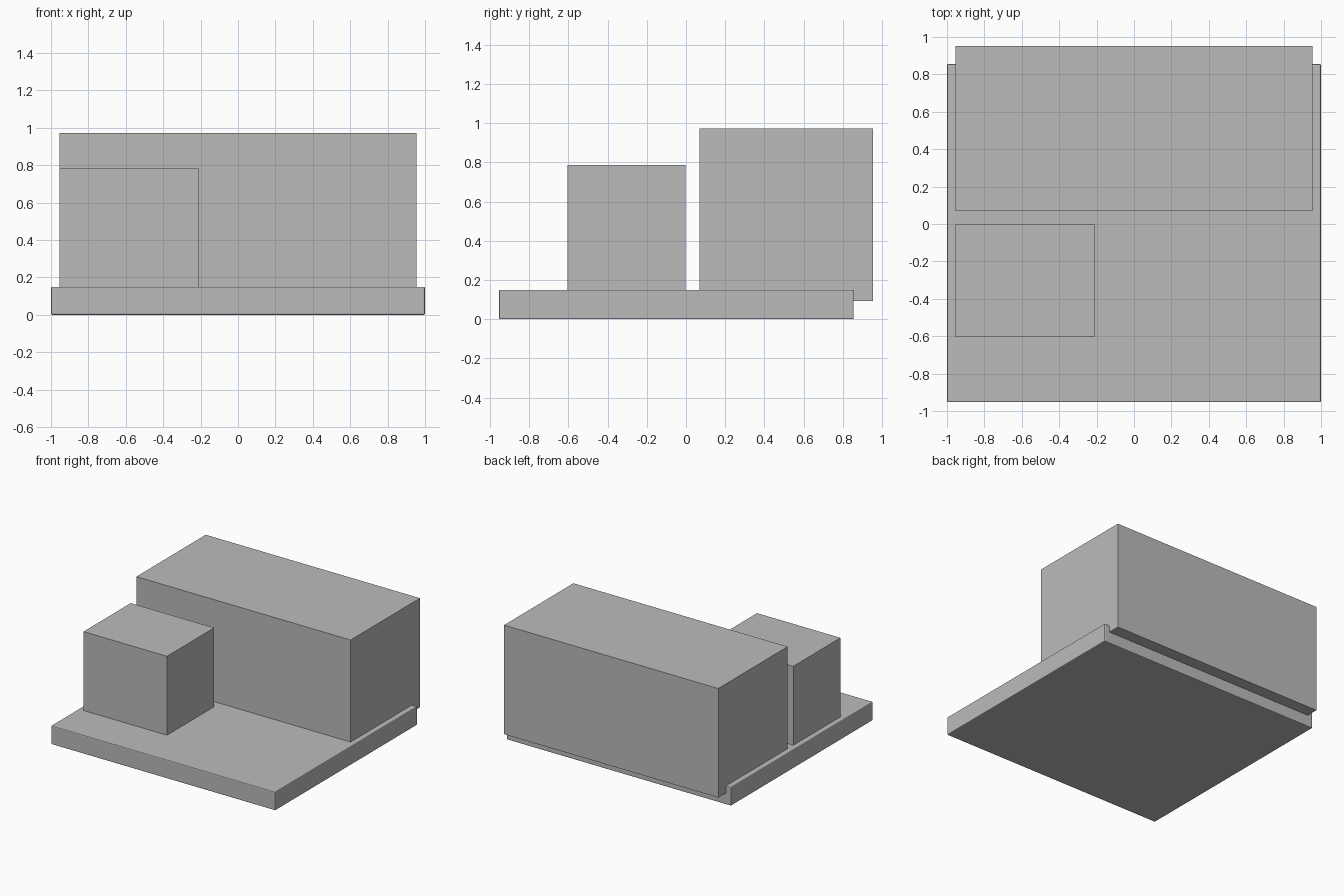
import bpy

# Remove the default object
cube = bpy.data.objects.get("Cube")
if cube:
    bpy.data.objects.remove(cube, do_unlink=True)

# Single grey material
grey = bpy.data.materials.new("plain grey")
grey.use_nodes = True
colour = (0.5, 0.5, 0.5, 1)
grey.diffuse_color = colour
grey.node_tree.nodes["Principled BSDF"].inputs["Base Color"].default_value = colour


def box(name, low, high, bevel=0):
    """Box between two opposite corners, with optional chamfered edges."""
    bpy.ops.mesh.primitive_cube_add(
        size=1, location=[(a + b) / 2 for a, b in zip(low, high)])
    ob = bpy.context.object
    ob.name = ob.data.name = name
    ob.scale = [b - a for a, b in zip(low, high)]
    bpy.ops.object.transform_apply(location=False, rotation=False, scale=True)
    ob.data.materials.append(grey)
    if bevel:
        mod = ob.modifiers.new("edge_chamfer", "BEVEL")
        mod.width = bevel
        mod.segments = 2
    return ob


# Ground slab with softened edges
box("base_slab", (-1, -0.953, 0), (1, 0.855, 0.15), bevel=0.007)

# Long rear block, overhanging the back of the slab
box("rear_block", (-0.955, 0.07, 0.093), (0.955, 0.953, 0.972))

# Small front block on the model's right
box("front_block", (-0.955, -0.603, 0.093), (-0.211, -0.002, 0.786))
